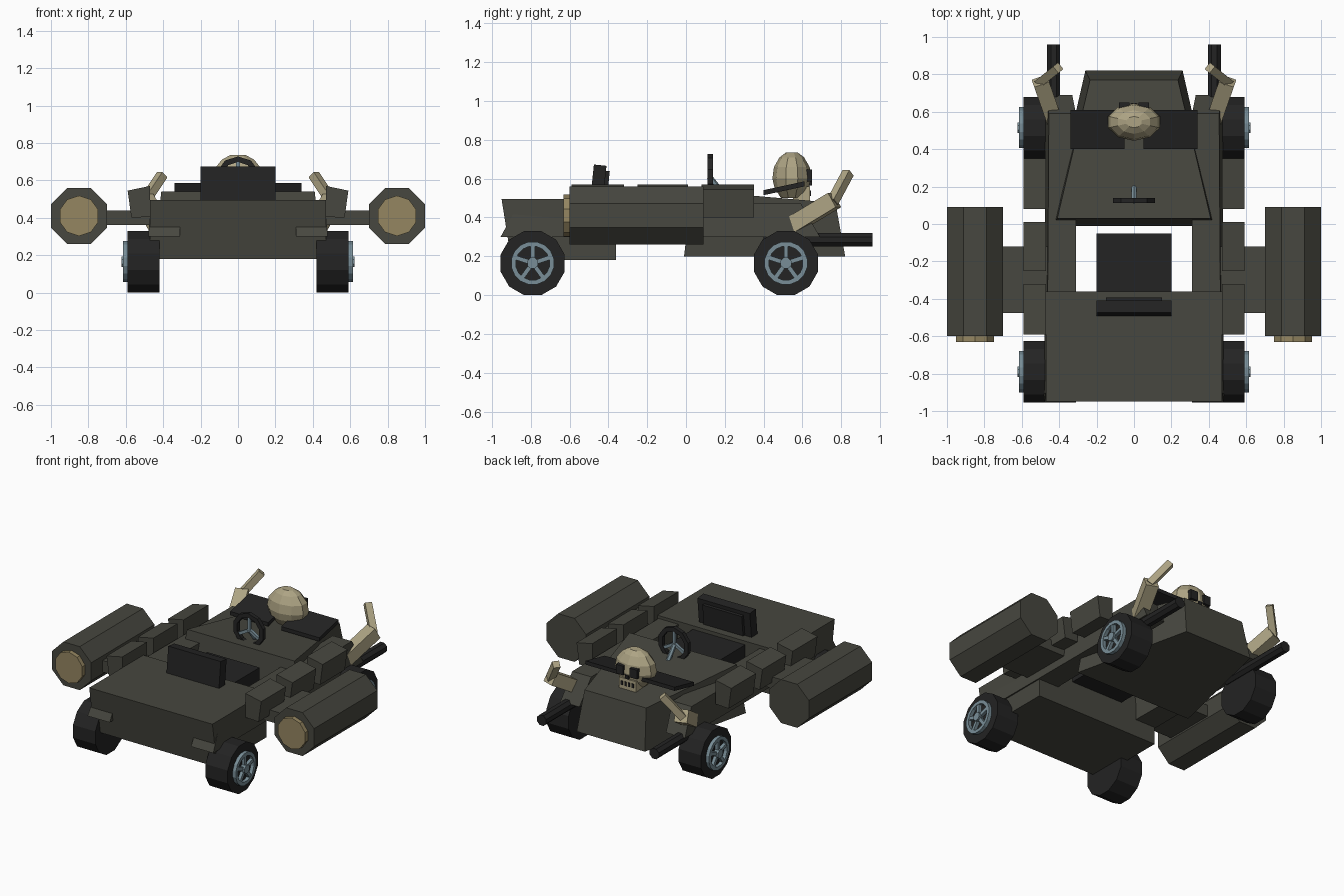
import bpy, bmesh, math
from mathutils import Vector, Matrix

if "Cube" in bpy.data.objects:
    bpy.data.objects.remove(bpy.data.objects["Cube"])

def mat(name, c):
    m = bpy.data.materials.new(name)
    m.diffuse_color = (*c, 1)
    m.use_nodes = True
    m.node_tree.nodes["Principled BSDF"].inputs["Base Color"].default_value = m.diffuse_color
    return m

GREY = mat("dark olive grey", (0.063, 0.063, 0.05))
BLACK = mat("rubber black", (0.017, 0.017, 0.017))
BONE = mat("bone", (0.42, 0.37, 0.23))
TAN = mat("tan cap", (0.30, 0.24, 0.12))
STEEL = mat("blue steel", (0.19, 0.27, 0.31))

def finish(bm, name, m):
    bmesh.ops.recalc_face_normals(bm, faces=bm.faces)
    me = bpy.data.meshes.new(name)
    bm.to_mesh(me)
    bm.free()
    me.materials.append(m)
    ob = bpy.data.objects.new(name, me)
    bpy.context.collection.objects.link(ob)
    return ob

def loft(name, rings, m):
    """Solid skinned through rings of equal point count."""
    bm = bmesh.new()
    vs = [[bm.verts.new(p) for p in r] for r in rings]
    n = len(rings[0])
    for a, b in zip(vs, vs[1:]):
        for i in range(n):
            bm.faces.new((a[i], a[(i + 1) % n], b[(i + 1) % n], b[i]))
    bm.faces.new(vs[0])
    bm.faces.new(vs[-1])
    return finish(bm, name, m)

def box(name, x0, x1, y0, y1, z0, z1, m, rot=None):
    bm = bmesh.new()
    c = Vector(((x0 + x1) / 2, (y0 + y1) / 2, (z0 + z1) / 2))
    M = Matrix.Translation(c)
    if rot:
        M = M @ Matrix.Rotation(math.radians(rot[1]), 4, rot[0])
    M = M @ Matrix.Diagonal((x1 - x0, y1 - y0, z1 - z0, 1))
    bmesh.ops.create_cube(bm, size=1, matrix=M)
    return finish(bm, name, m)

def rod(name, a, b, r, n, m, turn=0.5, squash=1.0, r2=None):
    """n-sided prism from a to b."""
    a, b = Vector(a), Vector(b)
    d = b - a
    q = d.to_track_quat('Z', 'Y')
    def ring(c, rad):
        return [c + q @ Vector((rad * math.cos((i + turn) * math.tau / n),
                                rad * squash * math.sin((i + turn) * math.tau / n), 0))
                for i in range(n)]
    return loft(name, [ring(a, r), ring(b, r2 or r)], m)

def hoop(name, c, axis, R, r, half, n, m):
    """Flat ring around an axis, rectangular section."""
    q = Vector(axis).to_track_quat('Z', 'Y')
    bm = bmesh.new()
    rows = []
    for i in range(n):
        t = (i + 0.5) * math.tau / n
        rows.append([bm.verts.new(Vector(c) + q @ Vector((k * math.cos(t), k * math.sin(t), h)))
                     for k, h in ((R, -half), (R, half), (r, half), (r, -half))])
    for i in range(n):
        a, b = rows[i], rows[(i + 1) % n]
        for j in range(4):
            bm.faces.new((a[j], a[(j + 1) % 4], b[(j + 1) % 4], b[j]))
    return finish(bm, name, m)

# Hull: front block and tapered nose deck
prof = [(-0.95, 0.495), (-0.90, 0.18), (-0.36, 0.18), (-0.36, 0.495)]
loft("front_hull", [[(x, y, z) for y, z in prof] for x in (-0.47, 0.47)], GREY)
loft("nose_deck", [[(-0.45, -0.01, 0.20), (0.45, -0.01, 0.20), (0.26, 0.82, 0.20), (-0.26, 0.82, 0.20)],
                   [(-0.41, 0.03, 0.54), (0.41, 0.03, 0.54), (0.235, 0.77, 0.475), (-0.235, 0.77, 0.475)]], GREY)

# Seat
box("seat", -0.2, 0.2, -0.38, -0.05, 0.38, 0.47, BLACK)
box("backrest", -0.2, 0.2, -0.485, -0.42, 0.47, 0.67, BLACK, ('X', -6))
box("backrest_panel", -0.15, 0.15, -0.42, -0.40, 0.50, 0.64, BLACK, ('X', -6))

# Steering wheel
sc = Vector((0, 0.125, 0.61))
hoop("steering_rim", sc, (0, 1, 0), 0.118, 0.088, 0.014, 10, BLACK)
for k in range(3):
    t = math.radians(30 + 120 * k)
    rod("steering_spoke", sc, sc + 0.095 * Vector((math.cos(t), 0, -math.sin(t))), 0.014, 4, STEEL)
rod("steering_column", (0, 0.12, 0.61), (0, 0.20, 0.51), 0.015, 6, STEEL)

for s in (-1, 1):
    # Long side rail with sloped ends
    lo, hi = 0.30, 0.475
    loft("side_rail", [[(s * 0.31, -0.955, lo), (s * 0.48, -0.955, lo), (s * 0.475, 0.69, lo), (s * 0.33, 0.69, lo)],
                       [(s * 0.31, -0.86, hi), (s * 0.465, -0.86, hi), (s * 0.455, 0.59, hi), (s * 0.31, 0.59, hi)]], GREY)
    # Three tilted storage boxes
    sec = [(0.47, 0.57), (0.59, 0.545), (0.57, 0.40), (0.47, 0.405)]
    for y0, y1 in ((-0.59, -0.32), (-0.25, 0.01), (0.08, 0.35)):
        loft("storage_box", [[(s * x, y, z) for x, z in sec] for y in (y0, y1)], GREY)
    # Side tank with pylon and cap
    box("tank_pylon", *sorted((s * 0.44, s * 0.73)), -0.475, -0.12, 0.36, 0.44, GREY)
    R = 0.15 / math.cos(math.pi / 8)
    rod("side_tank", (s * 0.85, -0.6, 0.41), (s * 0.85, 0.09, 0.41), R, 8, GREY)
    rod("tank_cap", (s * 0.85, -0.63, 0.41), (s * 0.85, -0.59, 0.41), 0.108, 10, TAN)
    # Barrel
    rod("barrel", (s * 0.43, 0.40, 0.285), (s * 0.43, 0.96, 0.285), 0.038, 8, BLACK)
    # Wheels with five-spoke rims
    for y in (-0.79, 0.515):
        c = Vector((s * 0.59, y, 0.165))
        R = 0.165 / math.cos(math.pi / 12)
        rod("tyre", (s * 0.42, y, 0.165), c, R, 12, BLACK)
        o = Vector((s * 0.01, 0, 0))
        hoop("rim", c + o, (1, 0, 0), 0.112, 0.088, 0.014, 16, STEEL)
        rod("hub", c, c + Vector((s * 0.033, 0, 0)), 0.03, 8, STEEL)
        for k in range(5):
            t = math.radians(90 + 72 * k)
            rod("spoke", c + o, c + o + 0.095 * Vector((0, math.cos(t), math.sin(t))), 0.016, 4, STEEL)
    # Bone arms
    rod("upper_arm", (s * 0.425, 0.55, 0.36), (s * 0.50, 0.765, 0.49), 0.06, 4, BONE)
    rod("forearm", (s * 0.505, 0.755, 0.48), (s * 0.405, 0.835, 0.63), 0.032, 4, BONE)
    # Shoulder plate beside the skull
    loft("shoulder_plate", [[(s * x, y, z + d) for x, y, z in
                             ((0.05, 0.40, 0.515), (0.34, 0.40, 0.515), (0.34, 0.61, 0.56), (0.05, 0.61, 0.56))]
                            for d in (0, 0.026)], BLACK)
    # Eye socket and teeth
    box("eye_socket", *sorted((s * 0.025, s * 0.08)), 0.60, 0.65, 0.585, 0.648, BLACK)
    for x in (0.013, 0.042):
        box("tooth_gap", *sorted((s * (x - 0.007), s * (x + 0.007))), 0.60, 0.643, 0.512, 0.54, BLACK)

# Skull: ten-sided cranium, jaw and nose
rings = []
for z, k in ((0.50, 0.55), (0.55, 0.88), (0.60, 1.0), (0.66, 0.92), (0.71, 0.63), (0.735, 0.3)):
    rings.append([(0.145 * k * math.cos((i + 0.5) * math.tau / 10),
                   0.545 + 0.10 * k * math.sin((i + 0.5) * math.tau / 10), z) for i in range(10)])
loft("cranium", rings, BONE)
box("jaw", -0.065, 0.065, 0.55, 0.638, 0.48, 0.56, BONE)
box("nose_hole", -0.013, 0.013, 0.60, 0.648, 0.565, 0.59, BLACK)
